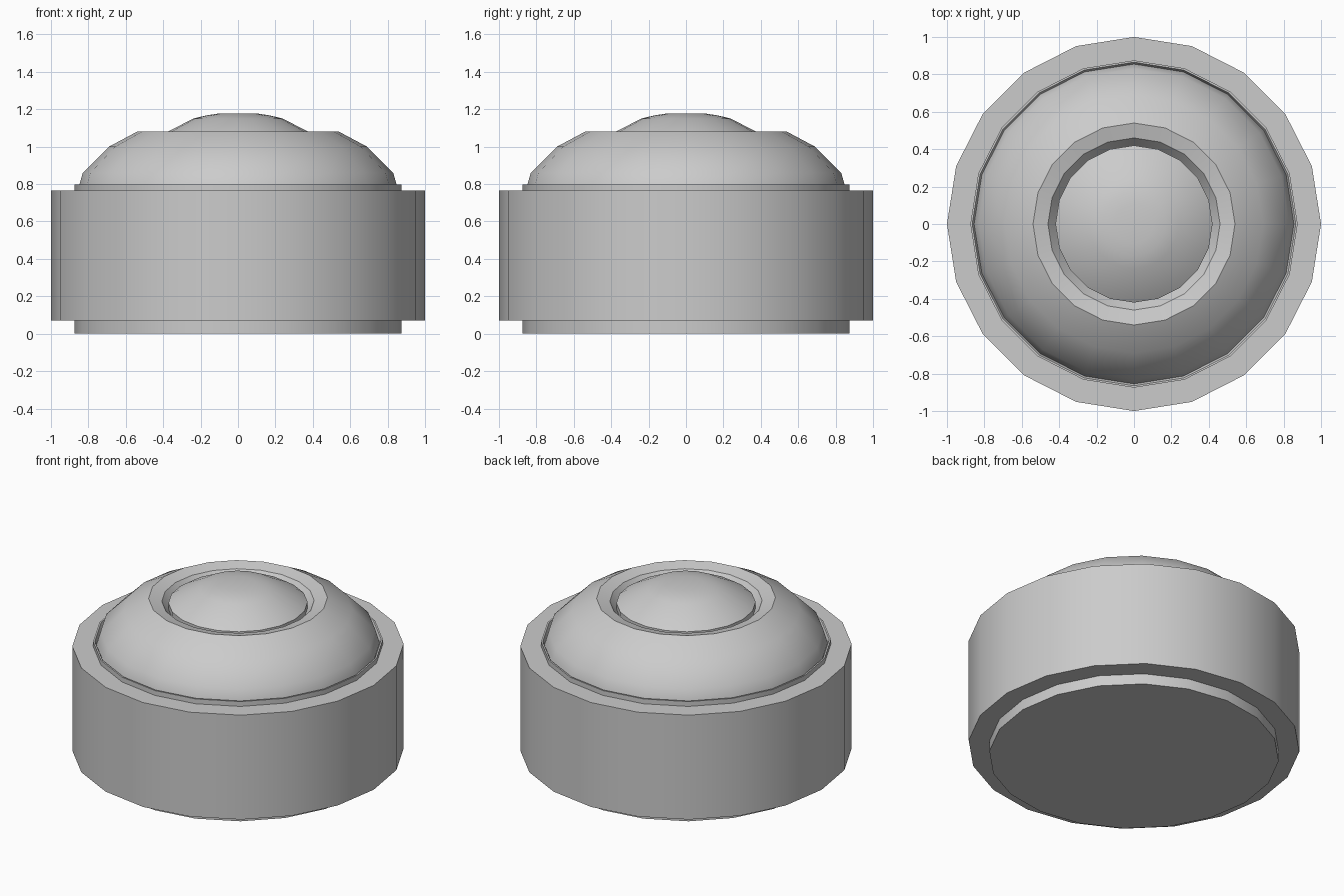
import bpy, math

if "Cube" in bpy.data.objects:
    bpy.data.objects.remove(bpy.data.objects["Cube"])

SIDES = 20


def lathe(name, profile):
    """Revolve (radius, z) points, listed bottom to top, and cap the open ends."""
    verts = [(r * math.cos(2 * math.pi * i / SIDES),
              r * math.sin(2 * math.pi * i / SIDES), z)
             for r, z in profile for i in range(SIDES)]
    faces = []
    for k in range(len(profile) - 1):
        a, b = k * SIDES, (k + 1) * SIDES
        for i in range(SIDES):
            j = (i + 1) % SIDES
            faces.append((a + i, a + j, b + j, b + i))
    top = (len(profile) - 1) * SIDES
    faces.append(tuple(reversed(range(SIDES))))
    faces.append(tuple(range(top, top + SIDES)))
    mesh = bpy.data.meshes.new(name)
    mesh.from_pydata(verts, [], faces)
    obj = bpy.data.objects.new(name, mesh)
    bpy.context.collection.objects.link(obj)
    bpy.ops.object.select_all(action='DESELECT')
    obj.select_set(True)
    bpy.context.view_layer.objects.active = obj
    bpy.ops.object.shade_smooth_by_angle(angle=math.radians(30))
    return obj


# One continuous turned surface: foot, wide drum, thin collar,
# dome with a recessed ring, and the small button in the middle
lathe("domed_button", [
    (0.875, 0.0), (0.875, 0.07),
    (1.0, 0.07), (1.0, 0.765),
    (0.875, 0.765), (0.875, 0.797), (0.865, 0.797),
    (0.855, 0.775), (0.848, 0.797), (0.83, 0.86), (0.69, 1.0),
    (0.54, 1.08), (0.46, 1.06), (0.42, 1.01),
    (0.42, 1.05), (0.375, 1.08), (0.24, 1.15), (0.17, 1.167), (0.105, 1.177),
])
